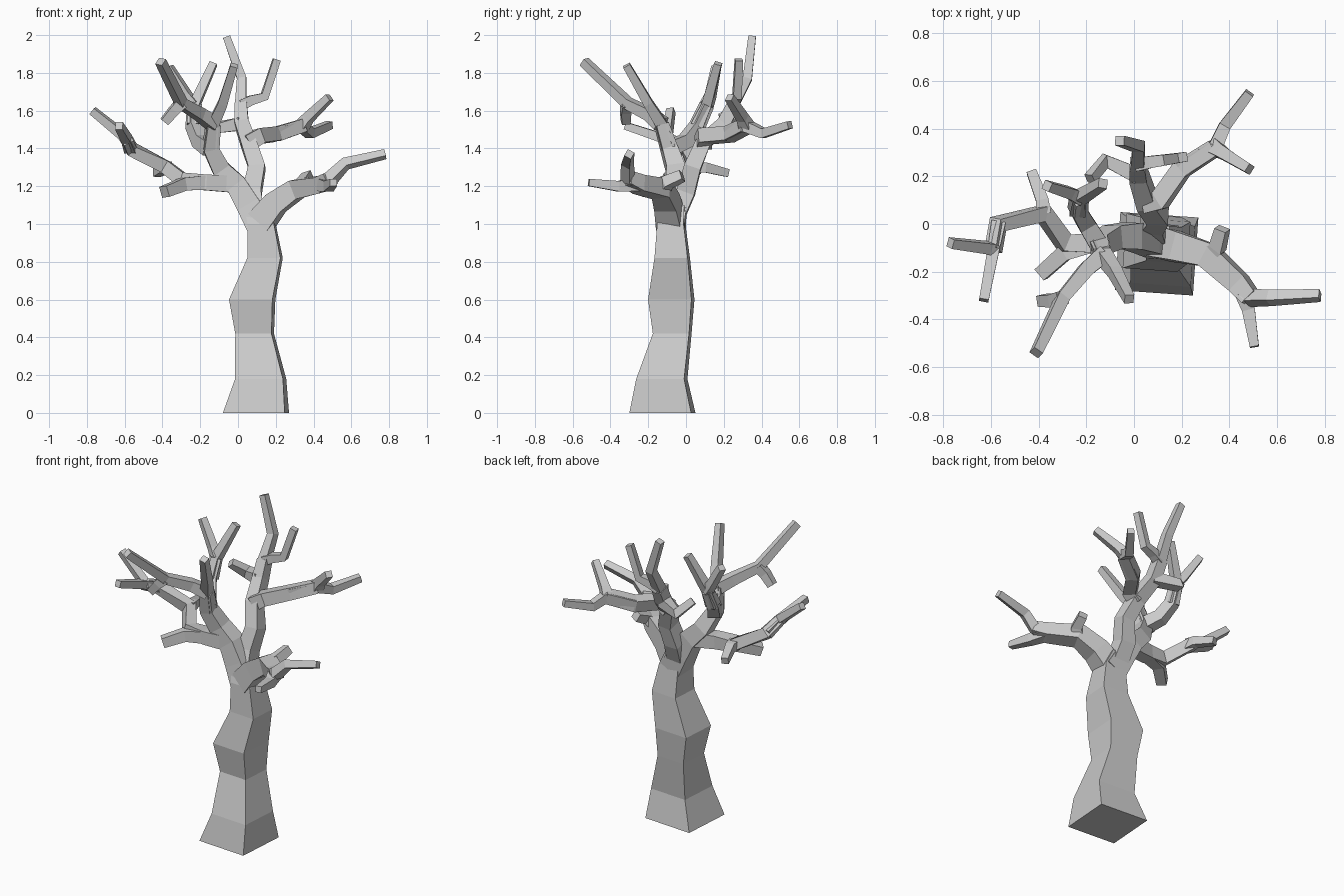
import bpy
import bmesh
from math import cos, sin, radians
from mathutils import Vector

if "Cube" in bpy.data.objects:
    bpy.data.objects.remove(bpy.data.objects["Cube"], do_unlink=True)

# One plain grey for the whole tree
bark = bpy.data.materials.new("grey_bark")
bark.use_nodes = True
grey = (0.6, 0.6, 0.6, 1)
bark.diffuse_color = grey
bark.node_tree.nodes["Principled BSDF"].inputs["Base Color"].default_value = grey

TWIST = Vector((cos(radians(4)), -sin(radians(4)), 0))
UP = Vector((0, 0, 1))


def square_tube(name, points, radii, level=False):
    """Sweep a four-sided section along the points, with flat end caps."""
    points = [Vector(p) for p in points]
    steps = [(b - a).normalized() for a, b in zip(points, points[1:])]
    side = None
    rings = []
    bm = bmesh.new()
    for i, (point, radius) in enumerate(zip(points, radii)):
        before = steps[max(i - 1, 0)]
        after = steps[min(i, len(steps) - 1)]
        along = UP if level else (before + after).normalized()
        if side is None:
            side = TWIST if abs(along.z) > 0.8 else along.cross(UP)
        side = (side - along * side.dot(along)).normalized()
        other = along.cross(side)
        corners = ((-1, -1), (1, -1), (1, 1), (-1, 1))
        rings.append([bm.verts.new(point + (side * a + other * b) * radius)
                      for a, b in corners])
    for low, high in zip(rings, rings[1:]):
        for k in range(4):
            n = (k + 1) % 4
            bm.faces.new((low[k], low[n], high[n], high[k]))
    bm.faces.new(rings[0][::-1])
    bm.faces.new(rings[-1])
    bmesh.ops.recalc_face_normals(bm, faces=bm.faces)
    mesh = bpy.data.meshes.new(name)
    bm.to_mesh(mesh)
    bm.free()
    mesh.materials.append(bark)
    bpy.context.collection.objects.link(bpy.data.objects.new(name, mesh))
    return points


def limb(name, points, thick, thin):
    """A tapering limb; returns its points so that others can fork from it."""
    last = len(points) - 1
    radii = [thick + (thin - thick) * i / last for i in range(last + 1)]
    return square_tube(name, points, radii)


# Trunk: level square rings of changing width
square_tube(
    "trunk",
    [(0.095, -0.125, 0), (0.12, -0.128, 0.18), (0.088, -0.073, 0.42),
     (0.075, -0.078, 0.6), (0.143, -0.073, 0.82), (0.125, -0.078, 1),
     (0.09, -0.06, 1.1)],
    [0.164, 0.127, 0.096, 0.115, 0.088, 0.07, 0.055], level=True)

# Low limb on the +x side with its twigs
low = limb("low_left_limb",
           [(0.12, -0.08, 1.01), (0.2, -0.1, 1.11), (0.31, -0.13, 1.185),
            (0.44, -0.25, 1.21), (0.49, -0.31, 1.24)], 0.068, 0.036)
limb("low_left_outer_twig",
     [low[3], low[4], (0.57, -0.31, 1.32), (0.78, -0.3, 1.37)], 0.036, 0.02)
limb("low_left_front_twig",
     [low[3], (0.48, -0.36, 1.2), (0.505, -0.515, 1.22)], 0.036, 0.019)
limb("low_left_back_twig",
     [low[2], (0.35, -0.1, 1.22), (0.37, -0.02, 1.255)], 0.036, 0.026)

# Central stem, leaning back, up to the tallest tip
stem = limb("central_stem",
            [(0.09, -0.06, 1.04), (0.075, 0, 1.17), (0.1, 0.035, 1.3),
             (0.055, 0.09, 1.43), (0.02, 0.2, 1.53), (0.015, 0.25, 1.63)],
            0.052, 0.033)
limb("tallest_twig",
     [stem[4], stem[5], (0.02, 0.325, 1.77), (-0.06, 0.35, 1.99)], 0.034, 0.02)
limb("tall_side_twig",
     [stem[5], (0.07, 0.26, 1.655), (0.14, 0.27, 1.675), (0.205, 0.28, 1.87)],
     0.028, 0.02)
limb("central_short_twig",
     [stem[4], (-0.12, 0.265, 1.51), (-0.185, 0.19, 1.58)], 0.034, 0.021)

# Back limb forking into a rising and a level twig
back = limb("back_limb",
            [stem[3], (0.11, 0.1, 1.465), (0.2, 0.23, 1.475),
             (0.34, 0.32, 1.52)], 0.043, 0.035)
limb("back_level_twig",
     [back[2], back[3], (0.38, 0.41, 1.48), (0.485, 0.55, 1.525)], 0.036, 0.02)
limb("back_rising_twig",
     [back[3], (0.37, 0.3, 1.56), (0.485, 0.23, 1.67)], 0.032, 0.02)

# Stem leaning to the -x side and its upper limb
lean = limb("leaning_stem",
            [(0.12, -0.075, 0.98), (0.055, -0.06, 1.1), (-0.01, -0.05, 1.21),
             (-0.09, -0.055, 1.29), (-0.145, -0.09, 1.4),
             (-0.13, -0.13, 1.53)], 0.07, 0.034)
limb("front_rising_twig",
     [lean[4], lean[5], (-0.08, -0.2, 1.64), (-0.02, -0.315, 1.84)],
     0.036, 0.02)
front = limb("front_upper_twig",
             [lean[5], (-0.2, -0.19, 1.58), (-0.3, -0.31, 1.64),
              (-0.41, -0.54, 1.86)], 0.036, 0.022)
limb("front_short_twig",
     [front[2], (-0.34, -0.32, 1.6), (-0.39, -0.32, 1.54)], 0.03, 0.023)

# Back fork of the leaning stem
fork = limb("upper_right_limb",
            [lean[4], (-0.2, 0, 1.44), (-0.235, 0.06, 1.52),
             (-0.23, 0.11, 1.63)], 0.04, 0.03)
limb("upper_right_inner_twig", [fork[2], fork[3], (-0.13, 0.17, 1.85)],
     0.034, 0.02)
limb("upper_right_outer_twig",
     [fork[3], (-0.27, 0.13, 1.68), (-0.365, 0.16, 1.83)], 0.028, 0.02)

# Low limb on the -x side with its twigs
side = limb("low_right_limb",
            [lean[2], (-0.17, -0.08, 1.22), (-0.29, -0.08, 1.23),
             (-0.38, 0.045, 1.3), (-0.57, 0, 1.4), (-0.59, -0.11, 1.45)],
            0.045, 0.028)
limb("low_right_outer_twig",
     [side[5], (-0.61, -0.1, 1.47), (-0.77, -0.08, 1.6)], 0.028, 0.02)
limb("low_right_front_twig", [side[4], side[5], (-0.63, -0.32, 1.52)],
     0.03, 0.02)
limb("low_right_back_twig",
     [side[3], (-0.385, 0.1, 1.3), (-0.43, 0.22, 1.27)], 0.032, 0.021)
limb("low_right_stub",
     [side[1], (-0.29, -0.12, 1.21), (-0.39, -0.21, 1.17)], 0.038, 0.03)
